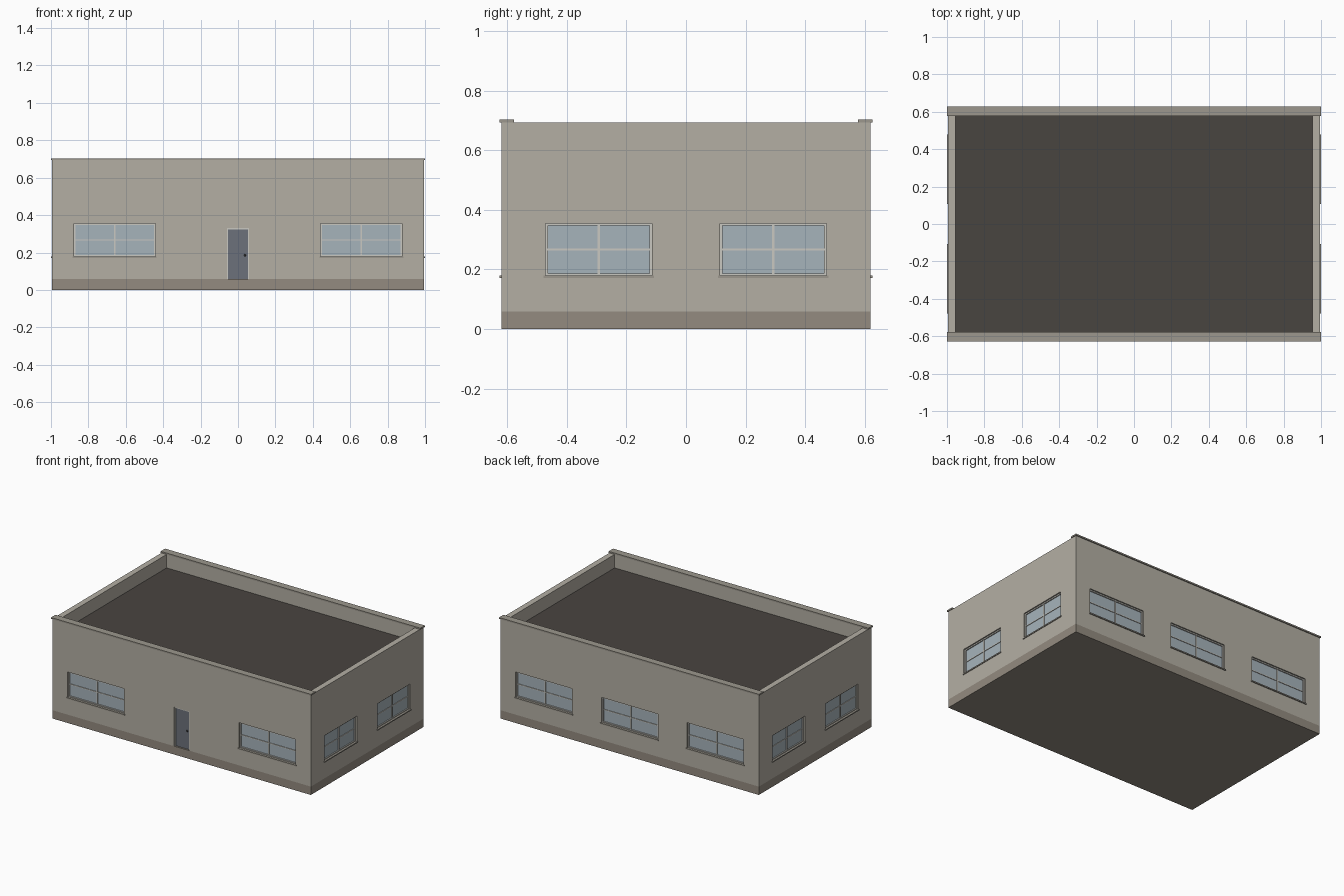
import bpy, bmesh
from math import pi
from mathutils import Matrix, Vector

if "Cube" in bpy.data.objects:
    bpy.data.objects.remove(bpy.data.objects["Cube"])

HX, HY = 0.995, 0.62            # outer half sizes of the walls
PLINTH, ROOF, TOP = 0.058, 0.60, 0.694
DEPTH = 0.022                   # recess of the openings


def material(name, r, g, b):
    m = bpy.data.materials.new(name)
    m.diffuse_color = tuple((c / 255) ** 2.2 for c in (r, g, b)) + (1,)
    m.use_nodes = True
    m.node_tree.nodes["Principled BSDF"].inputs["Base Color"].default_value = m.diffuse_color
    return m


WALL = material("wall_render", 178, 173, 162)
STONE = material("plinth_stone", 146, 138, 127)
COPING = material("coping_stone", 155, 150, 140)
ROOFING = material("roofing", 74, 70, 66)
FRAME = material("frame_paint", 200, 199, 192)
GLASS = material("glass", 165, 178, 186)
DOOR = material("door_paint", 108, 113, 122)
METAL = material("dark_metal", 60, 60, 62)


def boxes(name, mat, items, m=Matrix()):
    """One object from (x0, x1, y0, y1, z0, z1) boxes, moved by m."""
    bm = bmesh.new()
    for x0, x1, y0, y1, z0, z1 in items:
        c = Vector((x0 + x1, y0 + y1, z0 + z1)) / 2
        s = Matrix.Diagonal((x1 - x0, y1 - y0, z1 - z0, 1))
        bmesh.ops.create_cube(bm, size=1, matrix=m @ Matrix.Translation(c) @ s)
    me = bpy.data.meshes.new(name)
    bm.to_mesh(me)
    bm.free()
    ob = bpy.data.objects.new(name, me)
    bpy.context.collection.objects.link(ob)
    if mat:
        me.materials.append(mat)
    return ob


def ring(w, z0, z1, t, y0, y1):
    """Four bars framing an opening of half width w."""
    return [(-w, -w + t, y0, y1, z0, z1), (w - t, w, y0, y1, z0, z1),
            (-w + t, w - t, y0, y1, z1 - t, z1), (-w + t, w - t, y0, y1, z0, z0 + t)]


# Main body and plinth
walls = boxes("walls", WALL, [(-HX, HX, -HY, HY, PLINTH, TOP)])
boxes("plinth", STONE, [(-HX, HX, -HY, HY, 0, PLINTH)])
cutters = [boxes("roof_cutter", None, [(-0.955, 0.955, -0.58, 0.58, ROOF - 0.01, 0.9)])]
boxes("roof", ROOFING, [(-0.955, 0.955, -0.58, 0.58, ROOF - 0.01, ROOF)])

# Coping on the front and back parapets
for side, s in (("front", -1), ("back", 1)):
    y = sorted((s * 0.578, s * 0.627))
    boxes(side + "_coping", COPING, [(-1, 1, *y, TOP, 0.704)])


def wall_matrix(angle, dist, along):
    """Local frame: x along the wall, -y pointing outwards."""
    return Matrix.Rotation(angle, 4, 'Z') @ Matrix.Translation((along, -dist, 0))


def window(name, m, w, out):
    z0, z1, zm = 0.178, 0.355, 0.267
    cutters.append(boxes(name + "_cutter", None, [(-w, w, -0.05, DEPTH, z0, z1)], m))
    boxes(name + "_frame", FRAME, ring(w, z0, z1, 0.008, 0.009, DEPTH)
          + [(-0.004, 0.004, 0.011, DEPTH, z0 + 0.008, z1 - 0.008),
             (-w + 0.008, w - 0.008, 0.012, DEPTH, zm - 0.003, zm + 0.003)], m)
    boxes(name + "_glass", GLASS, [(-w + 0.004, w - 0.004, 0.016, DEPTH, z0 + 0.004, z1 - 0.004)], m)
    boxes(name + "_sill", COPING, [(-w - 0.006, w + 0.006, -out, 0.009, 0.171, 0.179)], m)


# Windows: (wall, angle, distance, half width, sill overhang, positions)
for wall, ang, dist, w, out, places in (
        ("front", 0, HY, 0.218, 0.007, (-0.66, 0.66)),
        ("back", pi, HY, 0.218, 0.007, (-0.66, 0, 0.66)),
        ("right", pi / 2, HX, 0.179, 0.005, (-0.293, 0.293)),
        ("left", -pi / 2, HX, 0.179, 0.005, (-0.293, 0.293))):
    for i, a in enumerate(places):
        window(f"{wall}_window_{i + 1}", wall_matrix(ang, dist, a), w, out)

# Front door
m = wall_matrix(0, HY, 0)
dw, d0, d1 = 0.06, PLINTH, 0.33
cutters.append(boxes("door_cutter", None, [(-dw, dw, -0.05, DEPTH, d0 - 0.02, d1)], m))
boxes("door_frame", FRAME, ring(dw, d0, d1, 0.007, 0.006, DEPTH)[:3], m)
boxes("door_leaf", DOOR, [(-dw + 0.007, dw - 0.007, 0.012, DEPTH, d0, d1 - 0.007)], m)
bpy.ops.mesh.primitive_uv_sphere_add(segments=12, ring_count=8, radius=0.006,
                                     location=(0.037, -HY + 0.009, 0.185))
knob = bpy.context.object
knob.name = "door_knob"
knob.data.materials.append(METAL)
bpy.ops.object.shade_smooth()

# Cut the openings and the roof pocket
for c in cutters:
    c.hide_render = True
    c.hide_viewport = True
    mod = walls.modifiers.new(c.name, 'BOOLEAN')
    mod.operation = 'DIFFERENCE'
    mod.solver = 'EXACT'
    mod.object = c
